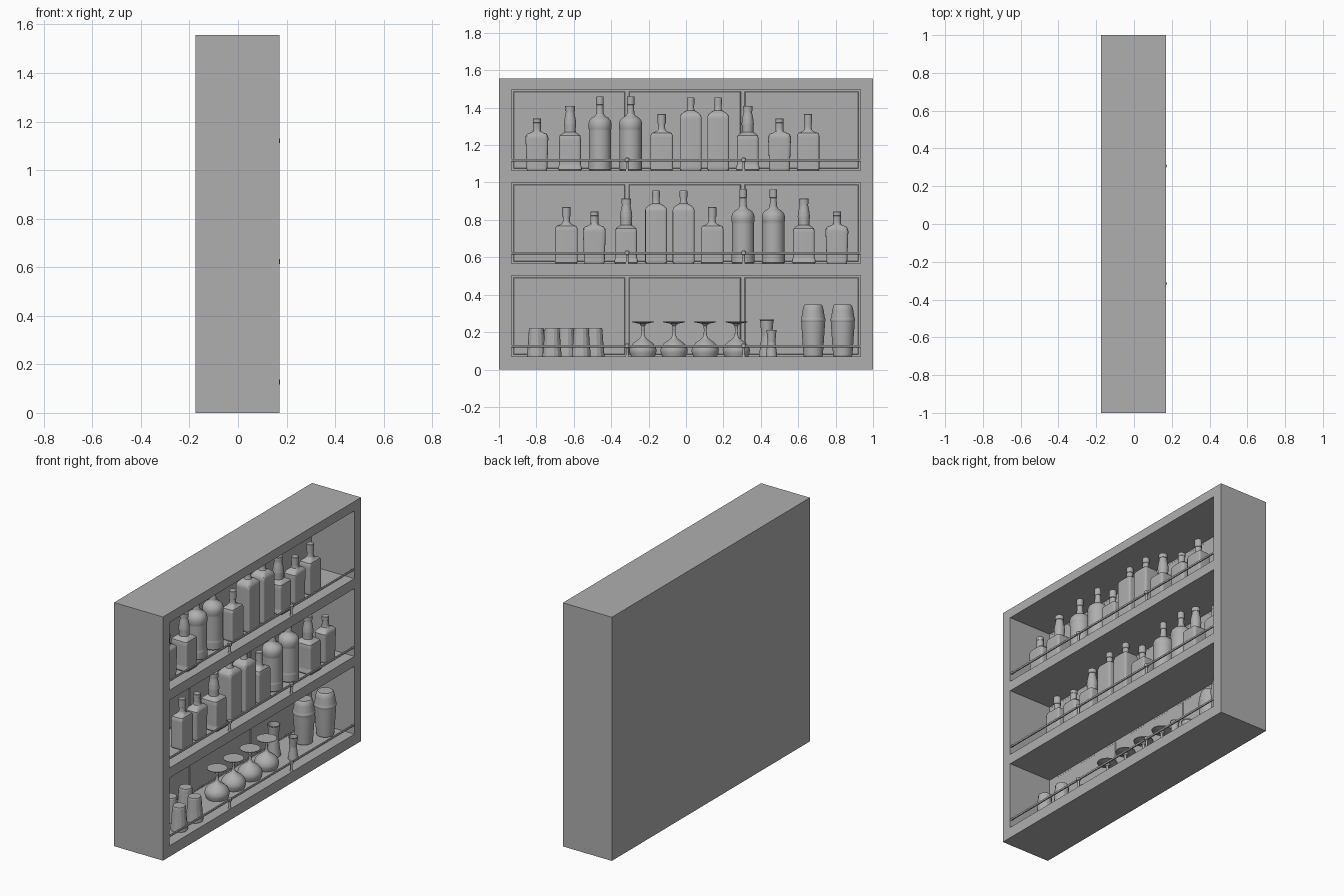
import bpy, bmesh, math
from mathutils import Vector

grey = bpy.data.materials.new("dark_grey")
grey.diffuse_color = (0.43, 0.43, 0.43, 1)


def finish(name, bm, angle=35):
    bmesh.ops.recalc_face_normals(bm, faces=bm.faces)
    me = bpy.data.meshes.new(name)
    bm.to_mesh(me)
    bm.free()
    me.materials.append(grey)
    me.shade_smooth()
    me.set_sharp_from_angle(angle=math.radians(angle))
    return me


def place(name, me, x=0, y=0, z=0):
    ob = bpy.data.objects.new(name, me)
    ob.location = (x, y, z)
    bpy.context.collection.objects.link(ob)
    return ob


def supported(rings):
    """Add holding rings near both ends of long spans so smooth shading stays flat."""
    out = [rings[0]]
    for a, b in zip(rings, rings[1:]):
        if abs(b[2] - a[2]) > 0.025:
            for t in (0.05, 0.95):
                out.append([p + (q - p) * t for p, q in zip(a, b)])
        out.append(b)
    return out


def loft(name, rings, n=32, angle=35):
    """Stack of superellipse rings: (half depth x, half width y, z, exponent)."""
    bm = bmesh.new()
    loops = []
    for rx, ry, z, e in supported(rings):
        loop = []
        for i in range(n):
            t = 2 * math.pi * (i + 0.5) / n
            c, s = math.cos(t), math.sin(t)
            loop.append(bm.verts.new((rx * math.copysign(abs(c) ** (2 / e), c),
                                      ry * math.copysign(abs(s) ** (2 / e), s), z)))
        loops.append(loop)
    for a, b in zip(loops, loops[1:]):
        for i in range(n):
            j = (i + 1) % n
            bm.faces.new((a[i], a[j], b[j], b[i]))
    bm.faces.new(loops[0][::-1])
    bm.faces.new(loops[-1])
    return finish(name, bm, angle)


def lathe(name, profile, n=32, angle=35):
    return loft(name, [(r, r, z, 2) for r, z in profile], n, angle)


def box(name, lo, hi, bevel=0, taper=0):
    """Box between two corners; taper shrinks the +x face for a pillowed panel."""
    bm = bmesh.new()
    bmesh.ops.create_cube(bm, size=1)
    lo, hi = Vector(lo), Vector(hi)
    for v in bm.verts:
        s = v.co * 2
        v.co = [(lo[k] + hi[k]) / 2 + v.co[k] * (hi[k] - lo[k]) for k in range(3)]
        if s.x > 0:
            v.co.y -= taper * s.y
            v.co.z -= taper * s.z
    if bevel:
        bmesh.ops.bevel(bm, geom=bm.edges[:], offset=bevel, segments=3, profile=0.5, affect='EDGES')
    return finish(name, bm, 10)


# cabinet carcass: solid block with three recesses pushed in from the +x face
X0, X1, SIDE, BACK = -0.176, 0.17, 0.933, -0.134
FLOORS = (0.07, 0.567, 1.064)
OPEN_H = 0.433
bm = bmesh.new()
bmesh.ops.create_cube(bm, size=1)
for v in bm.verts:
    v.co = (X1 if v.co.x > 0 else X0, 2 * v.co.y, 1.557 * (v.co.z + 0.5))
cuts = [((0, s * SIDE, 0), (0, 1, 0)) for s in (-1, 1)]
cuts += [((0, 0, f + d), (0, 0, 1)) for f in FLOORS for d in (0, OPEN_H)]
for co, no in cuts:
    bmesh.ops.bisect_plane(bm, geom=bm.verts[:] + bm.edges[:] + bm.faces[:], plane_co=co, plane_no=no)
cells = []
for f in bm.faces:
    c = f.calc_center_median()
    if c.x > X1 - 1e-4 and abs(c.y) < SIDE and any(z < c.z < z + OPEN_H for z in FLOORS):
        cells.append(f)
for f in bmesh.ops.extrude_discrete_faces(bm, faces=cells)['faces']:
    for v in f.verts:
        v.co.x = BACK
place("cabinet", finish("cabinet", bm))

# back panels, guard rails and rail posts for each shelf
panels = [(-SIDE, -0.315), (-0.315, 0.303), (0.303, SIDE)]
post = lathe("rail_post", [(0.009, 0), (0.009, 0.005), (0.007, 0.008), (0.007, 0.045),
                           (0.012, 0.048), (0.012, 0.066), (0.007, 0.069)], 16)
for z in FLOORS:
    for a, b in panels:
        place("back_panel", box("back_panel", (BACK - 0.01, a, z),
                                (BACK + 0.004, b, z + OPEN_H), 0, 0.014))
    place("guard_rail", box("guard_rail", (0.157, -0.94, z + 0.049), (0.167, 0.94, z + 0.062), 0.003))
    for y in (-0.315, 0.308):
        place("rail_post", post, 0.162, y, z)


# bottle shapes
def bottle(name, body, neck):
    return loft(name, body + [(r, r, z, 2) for r, z in neck])


flask = bottle("flask_bottle",
               [(0.034, 0.052, 0, 6), (0.038, 0.055, 0.006, 6), (0.041, 0.061, 0.17, 6),
                (0.041, 0.06, 0.185, 6), (0.035, 0.05, 0.197, 5), (0.026, 0.033, 0.203, 3)],
               [(0.023, 0.21), (0.021, 0.225), (0.021, 0.255), (0.022, 0.256), (0.022, 0.276), (0.02, 0.278)])
square = bottle("square_bottle",
                [(0.058, 0.058, 0, 9), (0.063, 0.063, 0.006, 9), (0.062, 0.062, 0.02, 9),
                 (0.058, 0.058, 0.03, 9), (0.058, 0.058, 0.17, 9), (0.055, 0.055, 0.187, 8),
                 (0.042, 0.042, 0.198, 4)],
                [(0.031, 0.205), (0.030, 0.225), (0.033, 0.25), (0.030, 0.275), (0.023, 0.31),
                 (0.023, 0.317), (0.026, 0.318), (0.026, 0.344), (0.024, 0.346)])
round_ = bottle("round_bottle", [],
                [(0.056, 0), (0.062, 0.006), (0.062, 0.05), (0.060, 0.055), (0.060, 0.22), (0.062, 0.225),
                 (0.062, 0.25), (0.058, 0.267), (0.045, 0.282), (0.028, 0.292), (0.021, 0.302),
                 (0.018, 0.33), (0.018, 0.35), (0.020, 0.352), (0.020, 0.394), (0.018, 0.397)])
small = bottle("small_box_bottle",
               [(0.036, 0.056, 0, 10), (0.041, 0.06, 0.006, 10), (0.041, 0.06, 0.185, 10),
                (0.037, 0.054, 0.2, 9), (0.026, 0.03, 0.209, 3)],
               [(0.021, 0.218), (0.019, 0.225), (0.019, 0.25), (0.022, 0.252), (0.022, 0.3), (0.02, 0.302)])
tall = bottle("tall_box_bottle",
              [(0.046, 0.054, 0, 10), (0.05, 0.058, 0.006, 10), (0.05, 0.058, 0.285, 10),
               (0.047, 0.054, 0.298, 9), (0.034, 0.037, 0.313, 4)],
              [(0.023, 0.32), (0.019, 0.33), (0.019, 0.352), (0.021, 0.354), (0.021, 0.386), (0.019, 0.389)])

rows = {
    1: [(small, -0.64), (flask, -0.49), (square, -0.32), (tall, -0.16), (tall, -0.013),
        (small, 0.14), (round_, 0.305), (round_, 0.467), (square, 0.63), (flask, 0.807)],
    2: [(flask, -0.797), (square, -0.62), (round_, -0.46), (round_, -0.296), (small, -0.13),
        (tall, 0.025), (tall, 0.172), (square, 0.33), (flask, 0.5), (small, 0.653)],
}
for level, items in rows.items():
    for me, y in items:
        place(me.name, me, 0.03 if me is round_ else 0.053, y, FLOORS[level])

# upturned faceted tumblers, staggered in two rows
z = FLOORS[0]
tumbler = lathe("tumbler", [(0.002, 0.14), (0.034, 0.14), (0.045, 0.001), (0.05, 0), (0.051, 0.006),
                            (0.046, 0.06), (0.040, 0.145), (0.037, 0.153), (0.002, 0.153)], 14, 20)
for x, y in ((-0.03, -0.8), (0.085, -0.716), (-0.03, -0.64), (0.085, -0.56), (-0.03, -0.487)):
    place("tumbler", tumbler, x, y, z)

# upturned stemmed glasses
wine = lathe("stemmed_glass", [(0.002, 0.088), (0.03, 0.083), (0.055, 0.065), (0.068, 0.035), (0.061, 0.001),
                               (0.064, 0), (0.072, 0.022), (0.073, 0.036), (0.066, 0.056), (0.05, 0.074),
                               (0.03, 0.088), (0.015, 0.1), (0.009, 0.115), (0.007, 0.14), (0.009, 0.163),
                               (0.02, 0.175), (0.058, 0.183), (0.06, 0.187), (0.002, 0.187)])
for i in range(4):
    place("stemmed_glass", wine, 0.013, -0.23 + i * 0.1663, z)

# measuring cups (hourglass)
for x, y, h, r in ((-0.05, 0.432, 0.198, 0.038), (0.07, 0.457, 0.142, 0.028)):
    place("measuring_cup", lathe("measuring_cup", [
        (r * 1.08, 0), (r * 1.1, 0.004), (r * 0.76, h * 0.53), (r * 0.76, h * 0.57),
        (r * 0.95, h * 0.97), (r, h * 0.98), (r, h), (r * 0.92, h),
        (r * 0.6, h * 0.62), (0.002, h * 0.61)]), x, y, z)

# drink shakers
shaker = lathe("shaker", [(0.048, 0), (0.052, 0.005), (0.056, 0.06), (0.062, 0.15), (0.064, 0.185),
                          (0.066, 0.188), (0.066, 0.2), (0.063, 0.205), (0.056, 0.25), (0.05, 0.272),
                          (0.044, 0.278), (0.002, 0.278)])
place("shaker", shaker, -0.01, 0.68, z)
place("shaker", shaker, 0.03, 0.838, z)
